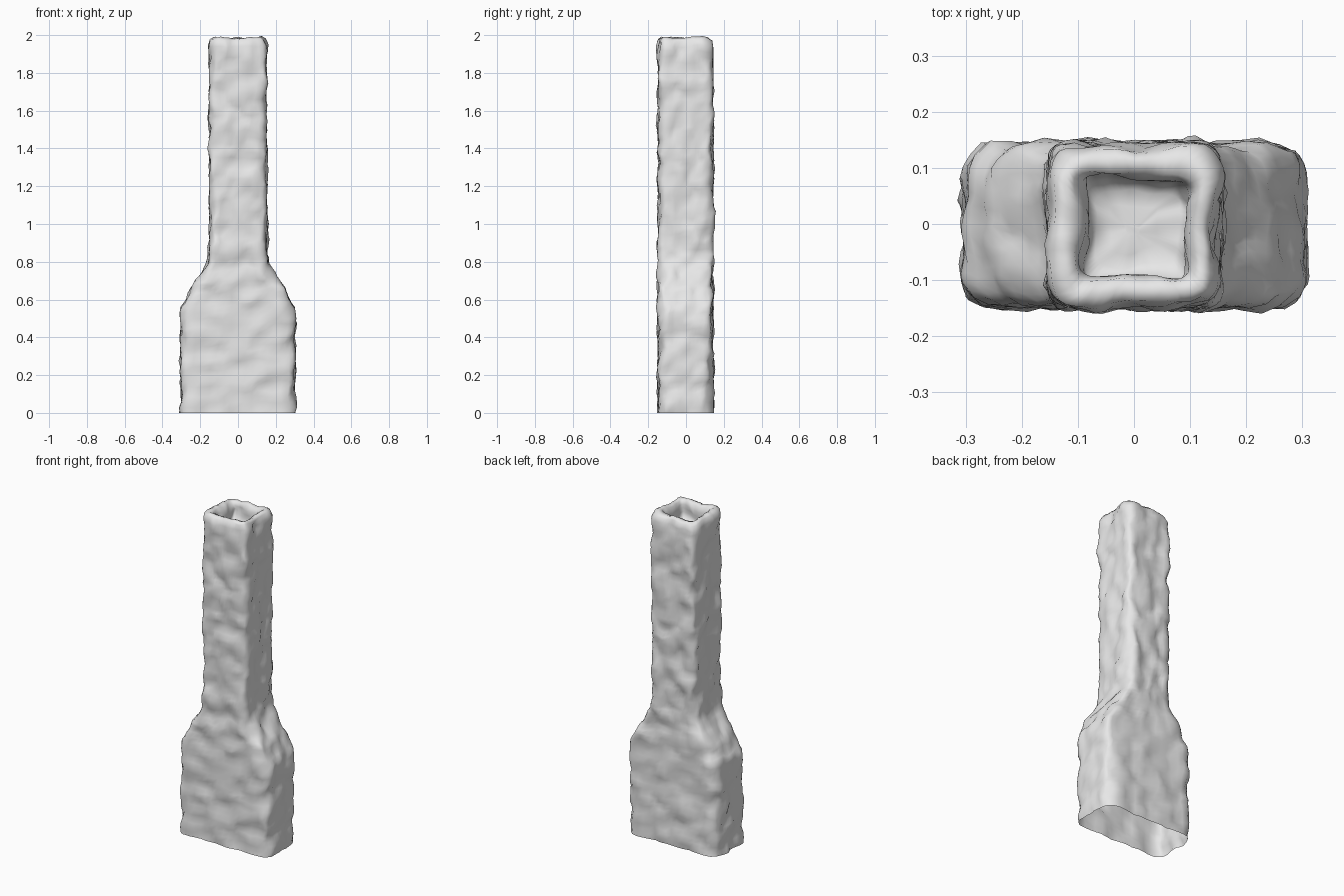
import bpy, bmesh, math
from mathutils import Vector, noise

cube = bpy.data.objects.get("Cube")
if cube:
    bpy.data.objects.remove(cube, do_unlink=True)

SIDE = 16     # points along each side of a ring
STEP = 0.028  # spacing between rings

# Rough stone colour
stone = bpy.data.materials.new("pale grey stone")
stone.use_nodes = True
stone.diffuse_color = (0.8, 0.8, 0.8, 1)
stone.node_tree.nodes["Principled BSDF"].inputs["Base Color"].default_value = (0.8, 0.8, 0.8, 1)

# Stages up the outside, over the rim and down the flue: z, half width, half depth, corner radius
STAGES = [
    (0.0, 0.304, 0.143, 0.06), (0.5, 0.302, 0.143, 0.06), (0.56, 0.297, 0.143, 0.06),
    (0.63, 0.262, 0.143, 0.06), (0.79, 0.160, 0.143, 0.045), (0.84, 0.150, 0.143, 0.04),
    (1.94, 0.149, 0.143, 0.04), (1.972, 0.142, 0.138, 0.04), (1.985, 0.123, 0.12, 0.035),
    (1.978, 0.105, 0.1, 0.025), (1.95, 0.096, 0.089, 0.02), (1.88, 0.088, 0.082, 0.02),
    (1.86, 0.07, 0.065, 0.02), (1.855, 0.01, 0.01, 0.005),
]


def square_loop():
    """Points around a unit square, counter-clockwise."""
    pts = []
    for k in range(4):
        turn = k * math.pi / 2
        c, s = round(math.cos(turn)), round(math.sin(turn))
        for i in range(SIDE):
            t = -1 + 2 * i / SIDE
            pts.append((c - s * t, s + c * t))
    return pts


def rounded(u, v, hx, hy, r):
    """Move a unit square point on to a rounded rectangle."""
    p = Vector((u * hx, v * hy))
    core = Vector((max(r - hx, min(hx - r, p.x)), max(r - hy, min(hy - r, p.y))))
    return core + (p - core).normalized() * r


def roughen(p):
    """Push a point about with coarse and fine lumps, keeping the foot flat."""
    push = noise.noise_vector(p * 11) * 0.017 + noise.noise_vector(p * 26) * 0.008
    push.z *= min(1, p.z / 0.1)
    return p + push


# Rings between the stages
rings = []
for a, b in zip(STAGES, STAGES[1:]):
    length = math.hypot(b[0] - a[0], b[1] - a[1])
    steps = max(1, round(length / STEP))
    rings += [[m + (n - m) * i / steps for m, n in zip(a, b)] for i in range(steps)]
rings.append(STAGES[-1])

# Chimney shell, open underneath
bm = bmesh.new()
loops = []
for z, hx, hy, r in rings:
    loop = []
    for u, v in square_loop():
        p = rounded(u, v, hx, hy, r)
        loop.append(bm.verts.new(roughen(Vector((p.x, p.y - 0.003, z)))))
    loops.append(loop)
for low, high in zip(loops, loops[1:]):
    for i in range(len(low)):
        j = (i + 1) % len(low)
        bm.faces.new((low[i], low[j], high[j], high[i]))
bm.faces.new(loops[-1])
for face in bm.faces:
    face.smooth = True

mesh = bpy.data.meshes.new("chimney")
bm.to_mesh(mesh)
bm.free()
mesh.materials.append(stone)
chimney = bpy.data.objects.new("chimney", mesh)
bpy.context.collection.objects.link(chimney)
